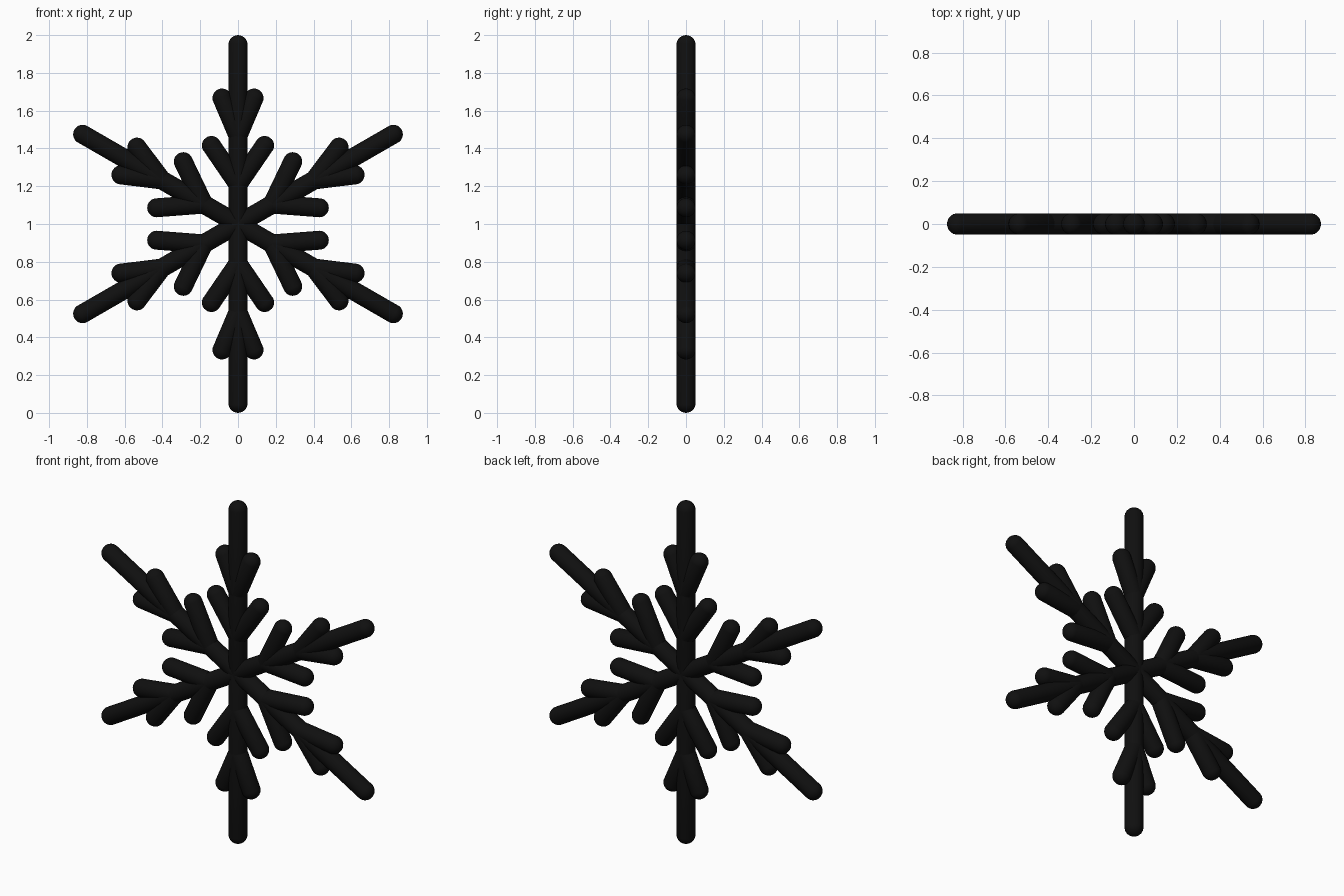
import bpy, bmesh
from math import cos, pi, radians
from mathutils import Vector, Matrix

if "Cube" in bpy.data.objects:
    bpy.data.objects.remove(bpy.data.objects["Cube"])

R = 0.05          # rod radius
SEG, RINGS = 24, 13

ice = bpy.data.materials.new("black")
ice.diffuse_color = (0.005, 0.005, 0.005, 1)
ice.use_nodes = True
ice.node_tree.nodes["Principled BSDF"].inputs["Base Color"].default_value = ice.diffuse_color


def capsule(bm, a, b):
    """Round-ended rod from a to b."""
    a, b = Vector(a), Vector(b)
    d = b - a
    verts = bmesh.ops.create_uvsphere(
        bm, u_segments=SEG, v_segments=RINGS, radius=R)["verts"]
    widen = 1 / cos(pi / (2 * RINGS))
    for v in verts:
        v.co.x *= widen
        v.co.y *= widen
        if v.co.z > 0:
            v.co.z += d.length
    rot = d.to_track_quat('Z', 'Y').to_matrix().to_4x4()
    bmesh.ops.transform(bm, matrix=Matrix.Translation(a) @ rot, verts=verts)


# One arm along +z: spoke, inner twigs, outer arrow barbs
bm = bmesh.new()
capsule(bm, (0, 0, 0), (0, 0, 0.95))
for s in (-1, 1):
    capsule(bm, (0, 0, 0.21), (s * 0.141, 0, 0.416))
    capsule(bm, (0, 0, 0.467), (s * 0.085, 0, 0.667))
for f in bm.faces:
    f.smooth = True
mesh = bpy.data.meshes.new("snowflake_arm")
bm.to_mesh(mesh)
bm.free()
mesh.materials.append(ice)

# Six arms around the centre
for i in range(6):
    arm = bpy.data.objects.new(f"snowflake_arm_{i + 1}", mesh)
    arm.location = (0, 0, 1)
    arm.rotation_euler = (0, radians(60 * i), 0)
    bpy.context.collection.objects.link(arm)
